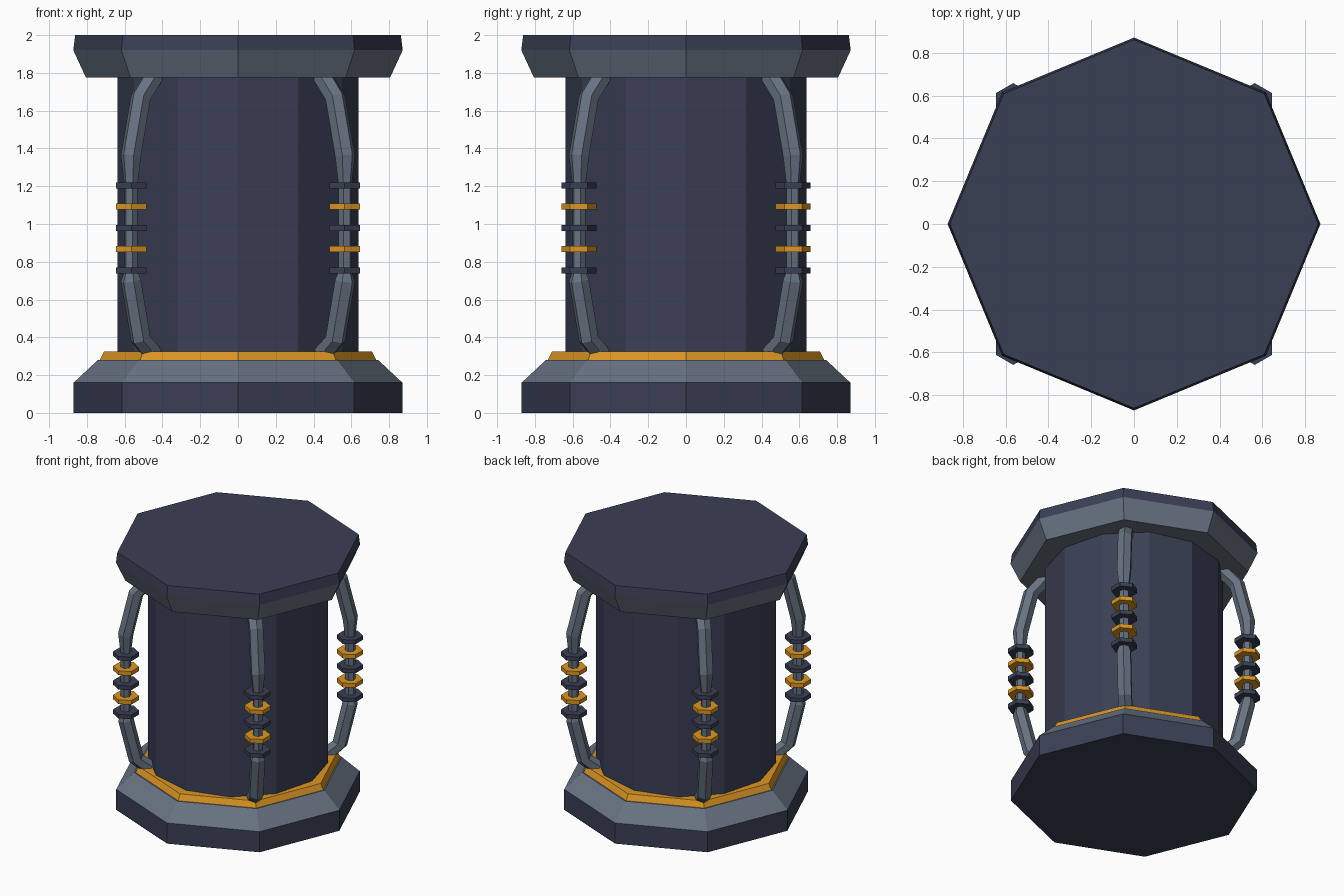
import bpy, bmesh
from math import cos, sin, pi
from mathutils import Vector

cube = bpy.data.objects.get("Cube")
if cube:
    bpy.data.objects.remove(cube, do_unlink=True)


def material(name, rgb):
    m = bpy.data.materials.new(name)
    m.use_nodes = True
    m.diffuse_color = (*rgb, 1)
    m.node_tree.nodes["Principled BSDF"].inputs["Base Color"].default_value = (*rgb, 1)
    return m


NAVY = material("dark navy", (0.042, 0.050, 0.090))
SLATE = material("slate grey", (0.136, 0.168, 0.220))
GOLD = material("amber gold", (0.716, 0.305, 0.018))


def loft(name, sections, mat, mirrored=False):
    """Join equal-sized vertex rings into a closed, flat-shaded solid."""
    bm = bmesh.new()
    rings = [[bm.verts.new(p) for p in ring] for ring in sections]
    for a, b in zip(rings, rings[1:]):
        n = len(a)
        for i in range(n):
            j = (i + 1) % n
            bm.faces.new((a[i], a[j], b[j], b[i]))
    bm.faces.new(rings[0])
    bm.faces.new(rings[-1])
    bmesh.ops.recalc_face_normals(bm, faces=bm.faces)
    mesh = bpy.data.meshes.new(name)
    bm.to_mesh(mesh)
    bm.free()
    mesh.materials.append(mat)
    obj = bpy.data.objects.new(name, mesh)
    bpy.context.collection.objects.link(obj)
    if mirrored:
        mod = obj.modifiers.new("four corners", "MIRROR")
        mod.use_axis = (True, True, False)
        mod.use_mirror_merge = False
    return obj


def polygon(sides, radius, z, x=0, y=0):
    """Horizontal polygon with a vertex on the y axis."""
    return [(x + radius * sin(2 * pi * i / sides),
             y + radius * cos(2 * pi * i / sides), z) for i in range(sides)]


def prism(name, sides, profile, mat):
    return loft(name, [polygon(sides, r, z) for r, z in profile], mat)


# Octagonal base, collar and cap around a twelve-sided core
prism("base_plinth", 8, [(0.87, 0), (0.87, 0.16)], NAVY)
prism("base_slope", 8, [(0.87, 0.16), (0.742, 0.28)], SLATE)
prism("base_collar", 8, [(0.735, 0.275), (0.71, 0.325)], GOLD)
prism("core", 12, [(0.637, 0.3), (0.637, 1.8)], NAVY)
prism("cap_slope", 8, [(0.805, 1.775), (0.872, 1.92)], SLATE)
prism("cap_plate", 8, [(0.872, 1.92), (0.862, 2.0)], NAVY)


# Bent hexagonal pipes on the diagonals; each point is offset, height, radius
def pipe(name, path):
    pts = [Vector((d, d, z)) for d, z, r in path]
    side = Vector((1, -1, 0)).normalized()
    sections = []
    for i, p in enumerate(pts):
        tangent = (pts[min(i + 1, len(pts) - 1)] - pts[max(i - 1, 0)]).normalized()
        out = tangent.cross(side)
        r = path[i][2]
        sections.append([p + r * (cos(a) * out + sin(a) * side)
                         for a in (k * pi / 3 for k in range(6))])
    loft(name, sections, SLATE, True)


pipe("support_pipes", [(0.45, 0.315, 0.055), (0.515, 0.39, 0.055),
                       (0.567, 0.70, 0.055), (0.567, 0.75, 0.036),
                       (0.567, 1.205, 0.036), (0.567, 1.36, 0.055),
                       (0.515, 1.67, 0.055), (0.435, 1.80, 0.055)])

# Alternating hexagonal discs threaded on the pipes
for i in range(5):
    z = 0.755 + i * 0.1125
    loft(f"pipe_disc_{i + 1}",
         [polygon(6, 0.092, z + h, 0.565, 0.567) for h in (-0.016, 0.016)],
         GOLD if i % 2 else NAVY, True)
